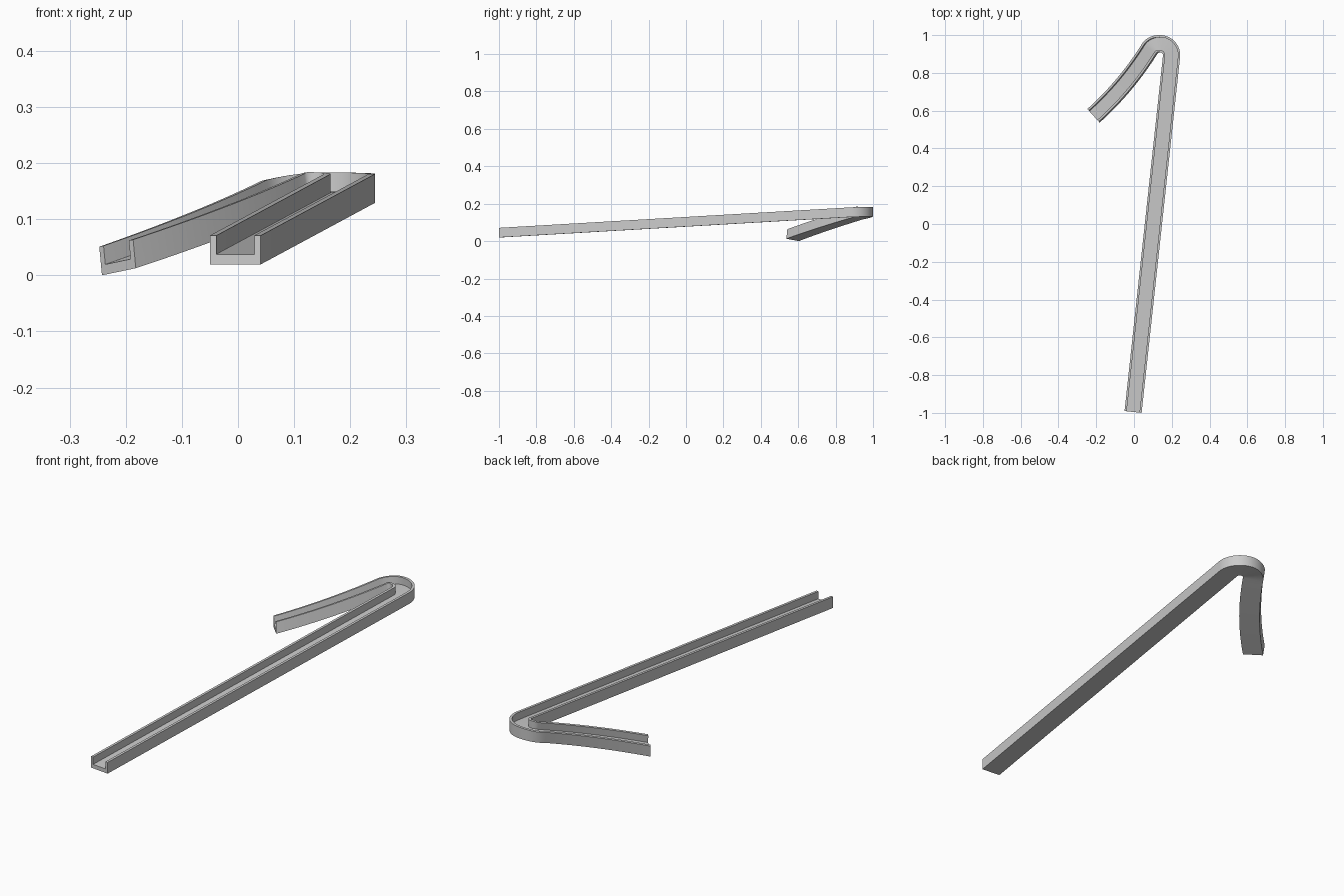
import bpy, bmesh, math
from mathutils import Vector

if "Cube" in bpy.data.objects:
    bpy.data.objects.remove(bpy.data.objects["Cube"])

# U-shaped cross-section: (offset to the outer side, height)
W, H, WALL, FLOOR = 0.0455, 0.0515, 0.0115, 0.018
profile = [(-W, 0), (W, 0), (W, H), (W - WALL, H), (W - WALL, FLOOR),
           (-W + WALL, FLOOR), (-W + WALL, H), (-W, H)]

# Path stations: (x, y, z, heading, bank), all angles in radians
stations = []
C, R = Vector((0.138, 0.8935)), 0.061
h0, h_top, h1, h_end = (math.radians(a) for a in (83.83, 174, 238, 222))
BANK = math.radians(8)

def arc_point(h):
    return C + R * Vector((math.sin(h), -math.cos(h)))

# Long straight ramp
p = arc_point(h0)
start = p - 1.893 * Vector((math.cos(h0), math.sin(h0)))
stations.append((start.x, start.y, 0.0195, h0, 0))

# Hairpin turn: eases level, then starts down while banking
N = 28
for i in range(N + 1):
    h = h0 + (h1 - h0) * i / N
    p = arc_point(h)
    if h < h_top:
        t = (h - h0) / (h_top - h0)
        z, bank = 0.129 + 0.0028 * (1 - (1 - t) ** 2), 0
    else:
        t = (h - h_top) / (h1 - h_top)
        z, bank = 0.1318 - 0.008 * t * t, BANK * t * t * (3 - 2 * t)
    stations.append((p.x, p.y, z, h, bank))

# Gently curved tail ramp
z1, N, LENGTH = z, 20, 0.466
for i in range(1, N + 1):
    h_mid = h1 + (h_end - h1) * (i - 0.5) / N
    p = p + LENGTH / N * Vector((math.cos(h_mid), math.sin(h_mid)))
    z = z1 + (0.0064 - z1) * i / N
    stations.append((p.x, p.y, z, h1 + (h_end - h1) * i / N, BANK))

# Sweep the section through the stations
bm = bmesh.new()
rings = []
for x, y, z, h, bank in stations:
    out = Vector((math.sin(h), -math.cos(h), 0))
    up = Vector((0, 0, 1))
    side = out * math.cos(bank) - up * math.sin(bank)
    top = up * math.cos(bank) + out * math.sin(bank)
    rings.append([bm.verts.new(Vector((x, y, z)) + side * u + top * v) for u, v in profile])
n = len(profile)
for a, b in zip(rings, rings[1:]):
    for k in range(n):
        bm.faces.new((a[k], a[(k + 1) % n], b[(k + 1) % n], b[k]))

# End caps: floor and two walls as one face each
for ring in (rings[0], rings[-1]):
    bm.faces.new(ring)
bmesh.ops.recalc_face_normals(bm, faces=bm.faces)

mesh = bpy.data.meshes.new("curved_track_channel")
bm.to_mesh(mesh)
bm.free()
track = bpy.data.objects.new("curved_track_channel", mesh)
bpy.context.collection.objects.link(track)
bpy.context.view_layer.objects.active = track
track.select_set(True)
bpy.ops.object.shade_smooth_by_angle(angle=math.radians(30))
